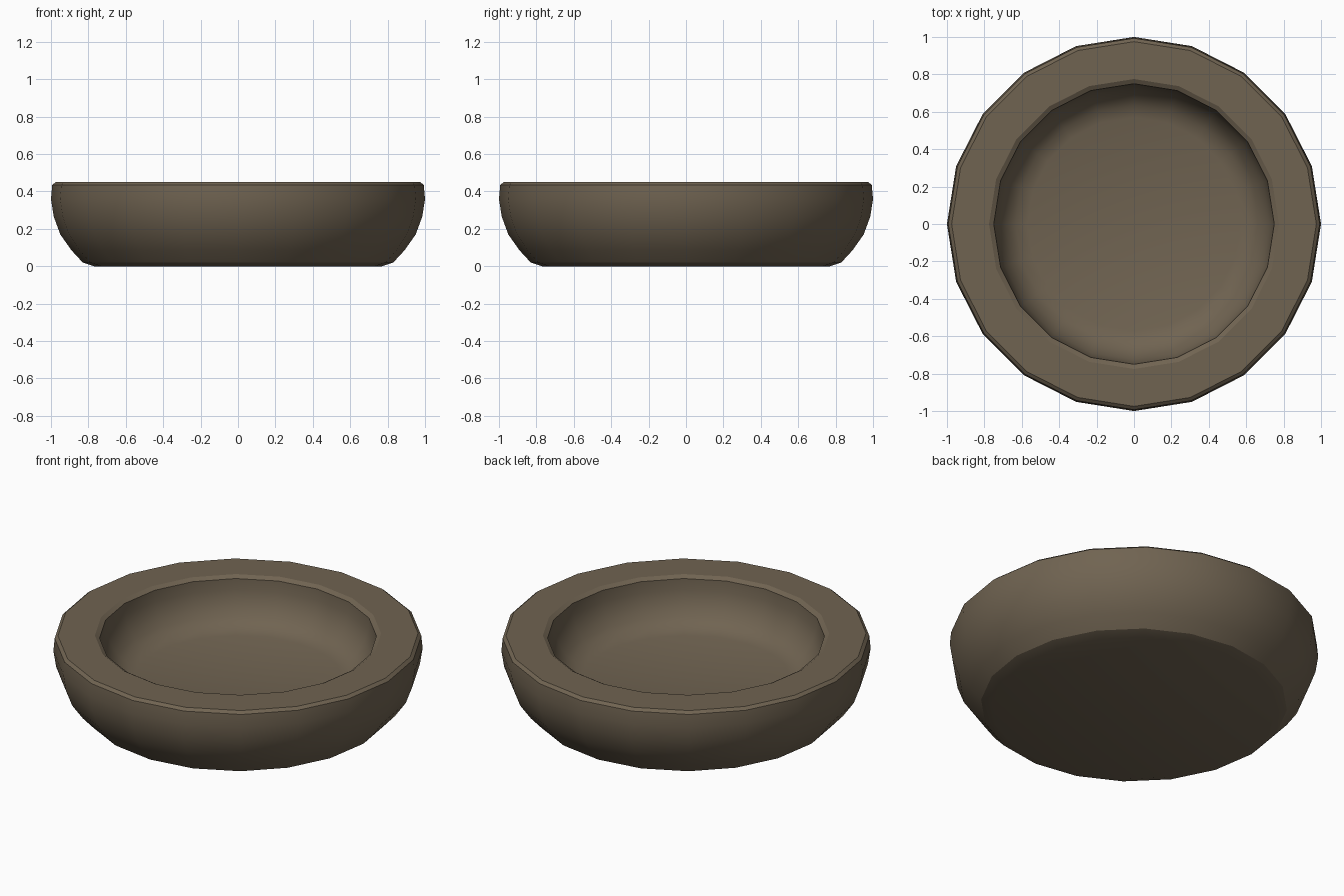
import bpy, bmesh
from math import cos, sin, pi, radians

if "Cube" in bpy.data.objects:
    bpy.data.objects.remove(bpy.data.objects["Cube"])

SIDES = 20

# One matte clay colour
clay = bpy.data.materials.new("brown_clay")
clay.use_nodes = True
colour = (0.162, 0.126, 0.083, 1)
clay.diffuse_color = colour
bsdf = clay.node_tree.nodes["Principled BSDF"]
bsdf.inputs["Base Color"].default_value = colour
bsdf.inputs["Roughness"].default_value = 0.9

# Half section (radius, height): base, outer wall, rim, inner wall, floor
outer = [(0.77, 0), (0.83, 0.02), (0.89, 0.085), (0.95, 0.17),
         (0.985, 0.265), (1, 0.36), (0.993, 0.435), (0.975, 0.45)]
inner = [(0.775, 0.45), (0.75, 0.435), (0.745, 0.37), (0.725, 0.305),
         (0.685, 0.24), (0.635, 0.2), (0.57, 0.18)]


def lathe(name, profile, material):
    """Spin a section around z and cap both ends."""
    bm = bmesh.new()
    rings = []
    for r, z in profile:
        rings.append([bm.verts.new((r * cos(2 * pi * i / SIDES),
                                    r * sin(2 * pi * i / SIDES), z))
                      for i in range(SIDES)])
    for low, high in zip(rings, rings[1:]):
        for i in range(SIDES):
            j = (i + 1) % SIDES
            bm.faces.new((low[i], low[j], high[j], high[i]))
    bm.faces.new(rings[0][::-1])
    bm.faces.new(rings[-1])
    bmesh.ops.recalc_face_normals(bm, faces=bm.faces)
    mesh = bpy.data.meshes.new(name)
    bm.to_mesh(mesh)
    bm.free()
    mesh.materials.append(material)
    obj = bpy.data.objects.new(name, mesh)
    bpy.context.collection.objects.link(obj)
    return obj


# Thick round bowl
bowl = lathe("bowl", outer + inner, clay)
bpy.ops.object.select_all(action='DESELECT')
bowl.select_set(True)
bpy.context.view_layer.objects.active = bowl
bpy.ops.object.shade_smooth_by_angle(angle=radians(28))
